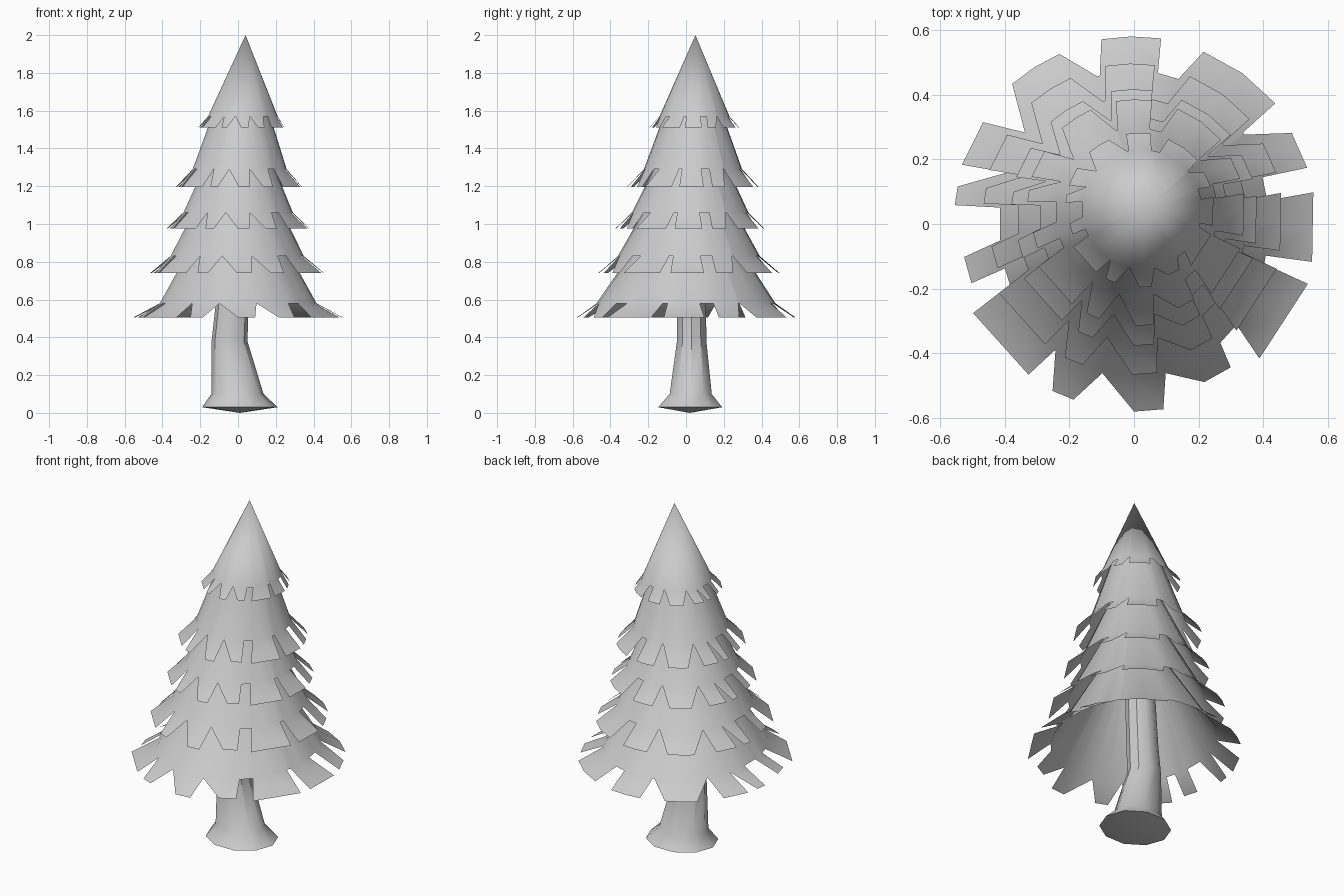
import bpy, bmesh
from math import radians, cos, sin, pi

if "Cube" in bpy.data.objects:
    bpy.data.objects.remove(bpy.data.objects["Cube"])

# Fringe pattern shared by all tiers: base start, tip start, tip end, base end (degrees), reach
TEETH = [
    (-13.5, -12, 10, 10, 1.0), (20, 18, 30, 39, 1.0), (40, 40.5, 68, 73, 1.02),
    (81, 81.7, 100, 103, 1.03), (104, 113.7, 131, 140, 1.02), (140, 146, 161, 158, 1.0),
    (158, 168, 174, 173, 0.99), (187, 191, 200, 199, 0.95), (206, 209, 235, 238, 1.01),
    (238, 244, 251, 258, 1.02), (258, 270, 279, 282, 1.03), (282, 294, 304, 306, 0.95),
    (315.5, 313, 341, 343, 1.01),
]


def finish(name, bm):
    bmesh.ops.remove_doubles(bm, verts=bm.verts, dist=0.0008)
    me = bpy.data.meshes.new(name)
    bm.to_mesh(me)
    bm.free()
    ob = bpy.data.objects.new(name, me)
    bpy.context.collection.objects.link(ob)
    bpy.ops.object.select_all(action='DESELECT')
    ob.select_set(True)
    bpy.context.view_layer.objects.active = ob
    bpy.ops.object.shade_smooth_by_angle(angle=radians(35))
    return ob


def tier(name, top, hem, tip, oval):
    """top / hem / tip are (centre x, centre y, radius, z)."""
    bm = bmesh.new()

    def point(ring, deg, k=1.0):
        cx, cy, r, z = ring
        a = radians(deg)
        return bm.verts.new((cx + r * k * cos(a), cy + r * k * sin(a), z))

    def hem_point(deg):
        return point(hem, deg, 1 - oval * cos(2 * radians(deg)))

    uppers, hems = [], []
    for b0, t0, t1, b1, k in TEETH:
        cols = (b0, (b0 + b1) / 2, b1)
        h = [hem_point(d) for d in cols]
        uppers += [point(top, d) for d in cols]
        hems += h
        # rounded outer edge on the back teeth, straight on the rest
        p0, p1 = point(tip, t0, k), point(tip, t1, k)
        if t0 > 35 and t1 < 135:
            pm = point(tip, (t0 + t1) / 2, k)
        else:
            pm = bm.verts.new((p0.co + p1.co) / 2)
        bm.faces.new((h[0], p0, pm, h[1]))
        bm.faces.new((h[1], pm, p1, h[2]))
    n = len(hems)
    for i in range(n):
        j = (i + 1) % n
        bm.faces.new((uppers[i], hems[i], hems[j], uppers[j]))
    return finish(name, bm)


# Foliage tiers, top to bottom
tier("tier_top", (0.04, 0.05, 0.0, 2.0), (0.025, 0.045, 0.185, 1.57), (0.017, 0.043, 0.232, 1.51), 0.0)
tier("tier_upper", (0.02, 0.04, 0.11, 1.70), (0.008, 0.037, 0.255, 1.29), (0.005, 0.035, 0.34, 1.195), 0.02)
tier("tier_middle", (0.01, 0.03, 0.12, 1.45), (0.0, 0.022, 0.30, 1.06), (0.0, 0.02, 0.385, 0.975), 0.03)
tier("tier_lower", (0.0, 0.02, 0.14, 1.25), (-0.005, 0.015, 0.365, 0.83), (-0.005, 0.015, 0.467, 0.74), 0.03)
tier("tier_bottom", (0.0, 0.01, 0.14, 1.08), (0.0, 0.0, 0.445, 0.58), (0.0, 0.0, 0.563, 0.505), 0.065)

# Bent trunk with flared foot: centre x, centre y, radius x, radius y, z
SECTIONS = [
    (0.01, 0.02, 0.0, 0.0, 0.0), (0.01, 0.022, 0.20, 0.178, 0.03),
    (-0.003, 0.025, 0.138, 0.117, 0.10), (-0.045, 0.03, 0.095, 0.082, 0.38),
    (-0.032, 0.03, 0.088, 0.08, 0.56), (-0.01, 0.03, 0.08, 0.075, 1.0),
]
SIDES = 10
bm = bmesh.new()
rings = [[bm.verts.new((cx + rx * cos(2 * pi * i / SIDES), cy + ry * sin(2 * pi * i / SIDES), z))
          for i in range(SIDES)] for cx, cy, rx, ry, z in SECTIONS]
for lo, hi in zip(rings, rings[1:]):
    for i in range(SIDES):
        j = (i + 1) % SIDES
        bm.faces.new((lo[i], lo[j], hi[j], hi[i]))
bm.faces.new(rings[-1])
finish("trunk", bm)
